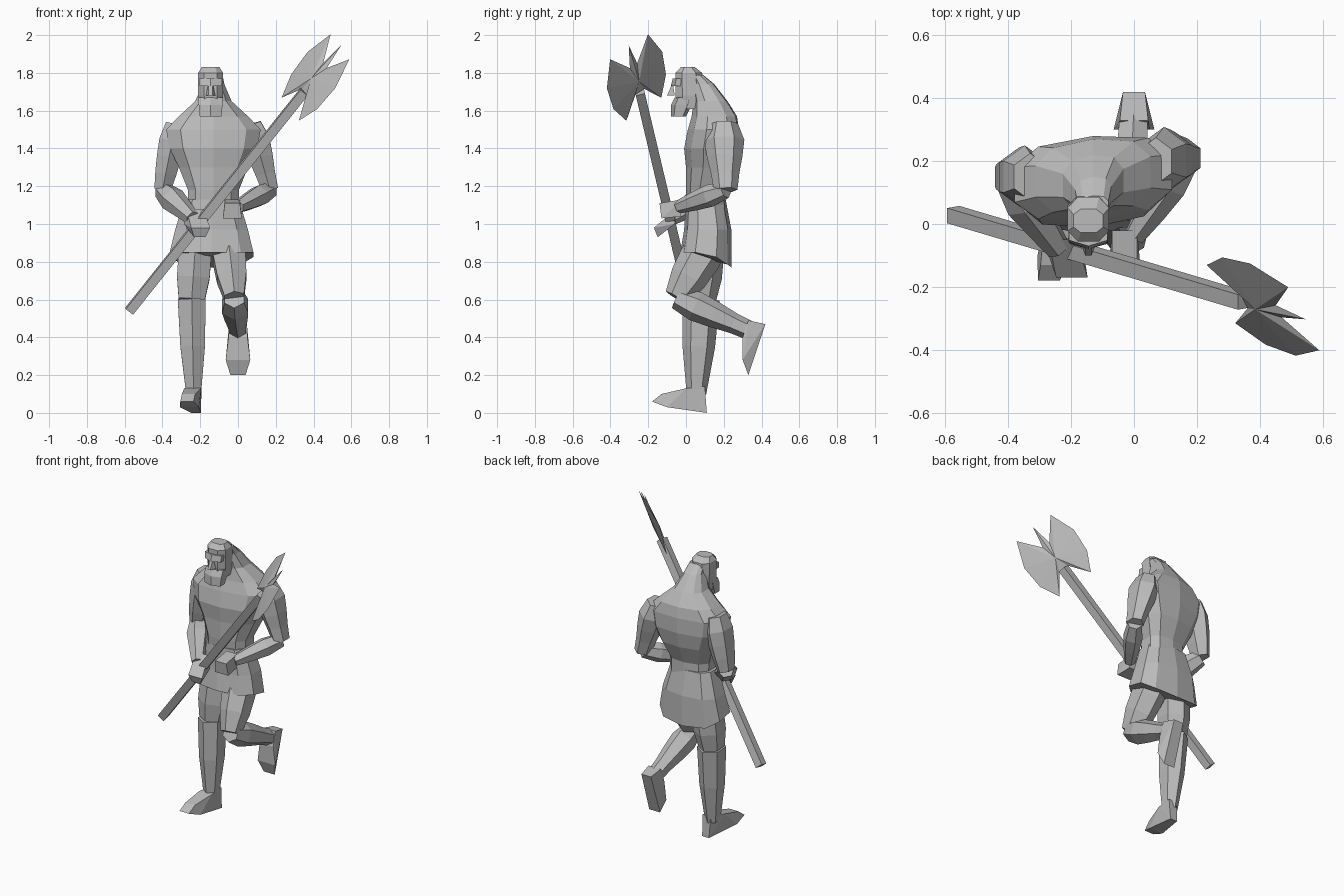
import bpy, bmesh, math
from mathutils import Vector

cube = bpy.data.objects.get("Cube")
if cube:
    bpy.data.objects.remove(cube)

colour = (.5, .5, .5, 1)
grey = bpy.data.materials.new("stone_grey")
grey.use_nodes = True
grey.diffuse_color = colour
grey.node_tree.nodes["Principled BSDF"].inputs["Base Color"].default_value = colour


def finish(name, bm):
    bmesh.ops.recalc_face_normals(bm, faces=bm.faces)
    mesh = bpy.data.meshes.new(name)
    bm.to_mesh(mesh)
    bm.free()
    mesh.materials.append(grey)
    bpy.context.collection.objects.link(bpy.data.objects.new(name, mesh))


def skin(name, rings):
    """Join rings of points into a closed, flat-faced body."""
    bm = bmesh.new()
    loops = [[bm.verts.new(point) for point in ring] for ring in rings]
    sides = len(loops[0])
    for lower, upper in zip(loops, loops[1:]):
        for i in range(sides):
            j = (i + 1) % sides
            bm.faces.new((lower[i], lower[j], upper[j], upper[i]))
    bm.faces.new(loops[0])
    bm.faces.new(loops[-1])
    finish(name, bm)


def circle(sides):
    angles = [math.tau * (i + .5) / sides for i in range(sides)]
    return [(math.cos(a), math.sin(a)) for a in angles]


def boxy(value):
    return math.copysign(abs(value) ** .75, value)


def stack(name, centre, levels, sides=8, twist=0, dip=0):
    """Level rings given as (height, front, back, half width)."""
    rings = []
    for height, front, back, width in levels:
        ring = []
        for c, s in circle(sides):
            x = width * boxy(c)
            y = (front + back) / 2 + (back - front) / 2 * boxy(s)
            low = dip * max(s, 0) if height == levels[0][0] else 0
            ring.append((centre + x, y + twist * x, height - low))
        rings.append(ring)
    skin(name, rings)


def limb(name, start, end, widths, depth=1, sides=6):
    """Evenly spaced rings from joint to joint; depth scales them front to back."""
    start, end = Vector(start), Vector(end)
    along = (end - start).normalized()
    side = Vector((1, 0, 0))
    side = (side - along * side.dot(along)).normalized()
    front = along.cross(side) * depth
    rings = []
    for i, width in enumerate(widths):
        middle = start.lerp(end, i / (len(widths) - 1))
        rings.append([middle + (side * c + front * s) * width for c, s in circle(sides)])
    skin(name, rings)


def wedge(name, centre, profile, splay=0):
    """Convex solid around a side profile of (y, z, half width)."""
    bm = bmesh.new()
    for y, z, width in profile:
        for x in (-width, width):
            bm.verts.new((centre + splay * y + x, y, z))
    bmesh.ops.convex_hull(bm, input=bm.verts)
    finish(name, bm)


# Torso with sloping neck muscles
stack("torso", -.13, [
    (1.05, .01, .21, .14), (1.18, 0, .21, .14), (1.3, 0, .26, .19),
    (1.4, -.01, .28, .24), (1.5, .01, .28, .26), (1.57, .03, .27, .19),
    (1.65, .04, .22, .1), (1.74, .03, .15, .06), (1.79, .02, .09, .05),
], sides=10, twist=.08)

# Flared kilt, longer at the back
stack("kilt", -.14, [(.85, -.03, .24, .23), (.97, -.01, .24, .2), (1.13, 0, .21, .15)],
      sides=10, dip=.08)

# Head, brow, nose and beard
face = -.145
stack("head", face, [(1.61, -.05, .08, .06), (1.68, -.06, .1, .07), (1.8, -.06, .09, .07),
                     (1.83, -.03, .05, .05)])
stack("brow", face, [(1.73, -.08, .02, .065), (1.77, -.07, .02, .068)], sides=6)
stack("beard", face, [(1.57, -.08, 0, .064), (1.63, -.08, .03, .07), (1.67, -.06, .04, .07)],
      sides=6)
wedge("nose", face, [(-.07, 1.75, .01), (-.06, 1.68, .025), (-.1, 1.68, .01)])

# Arms, bent to grip the shaft
right_elbow, left_elbow = (-.4, .15, 1.18), (.17, .21, 1.18)
limb("right_upper_arm", (-.33, .15, 1.53), right_elbow, (.06, .08, .075, .065, .05), depth=1.25)
limb("left_upper_arm", (.07, .2, 1.53), left_elbow, (.06, .085, .075, .06, .05), depth=1.25)
limb("right_forearm", right_elbow, (-.24, -.08, 1.03), (.05, .07, .055, .04))
limb("left_forearm", left_elbow, (0, -.04, 1.09), (.045, .06, .05, .035))
wedge("right_hand", -.24, [(-.05, 1.08, .045), (-.06, 1, .06), (-.17, .98, .05),
                           (-.15, .93, .03)], splay=-.25)
wedge("left_hand", -.03, [(-.02, 1.13, .04), (-.03, 1.04, .04), (-.14, 1.11, .04),
                          (-.13, 1.03, .05)])

# Planted leg
right_knee = (-.245, .08, .6)
limb("right_thigh", (-.22, .11, .95), right_knee, (.1, .1, .1, .08))
limb("right_shin", right_knee, (-.235, .055, .1), (.085, .08, .075, .06, .045), depth=1.15)
wedge("right_foot", -.24, [(.11, 0, .025), (.1, .14, .03), (0, .13, .045), (-.13, .1, .035),
                           (-.18, .06, .035), (-.1, .03, .05)], splay=.17)

# Raised leg with the shin swept back
left_knee = (-.02, -.05, .61)
limb("left_thigh", (-.06, .14, .93), left_knee, (.09, .1, .09, .06), depth=1.1)
limb("left_shin", left_knee, (0, .35, .43), (.06, .08, .07, .055, .05))
wedge("left_foot", 0, [(.3, .4, .05), (.33, .49, .045), (.42, .47, .035), (.3, .28, .065),
                       (.33, .2, .04)])

# Long axe: square shaft
butt, socket = Vector((-.575, .03, .54)), Vector((.35, -.245, 1.7))
limb("axe_shaft", butt, socket, (.035, .035), sides=4)

# Double-bladed head with a top spike, thick in the middle and sharp at the rim
up = (socket - butt).normalized()
across = Vector((-.38, .77, .51)).normalized()
half = [(0, .03), (-.12, .12), (0, .18), (.15, .19), (.31, .13), (.18, .025)]
outline = half + [(.32, 0)] + [(rise, -reach) for rise, reach in reversed(half)]
bm = bmesh.new()
rim = [bm.verts.new(socket + up * rise + across * reach) for rise, reach in outline]
for thickness in (-.02, .02):
    hub = bm.verts.new(socket + up * .08 + up.cross(across) * thickness)
    for a, b in zip(rim, rim[1:] + rim[:1]):
        bm.faces.new((a, b, hub))
finish("axe_head", bm)
